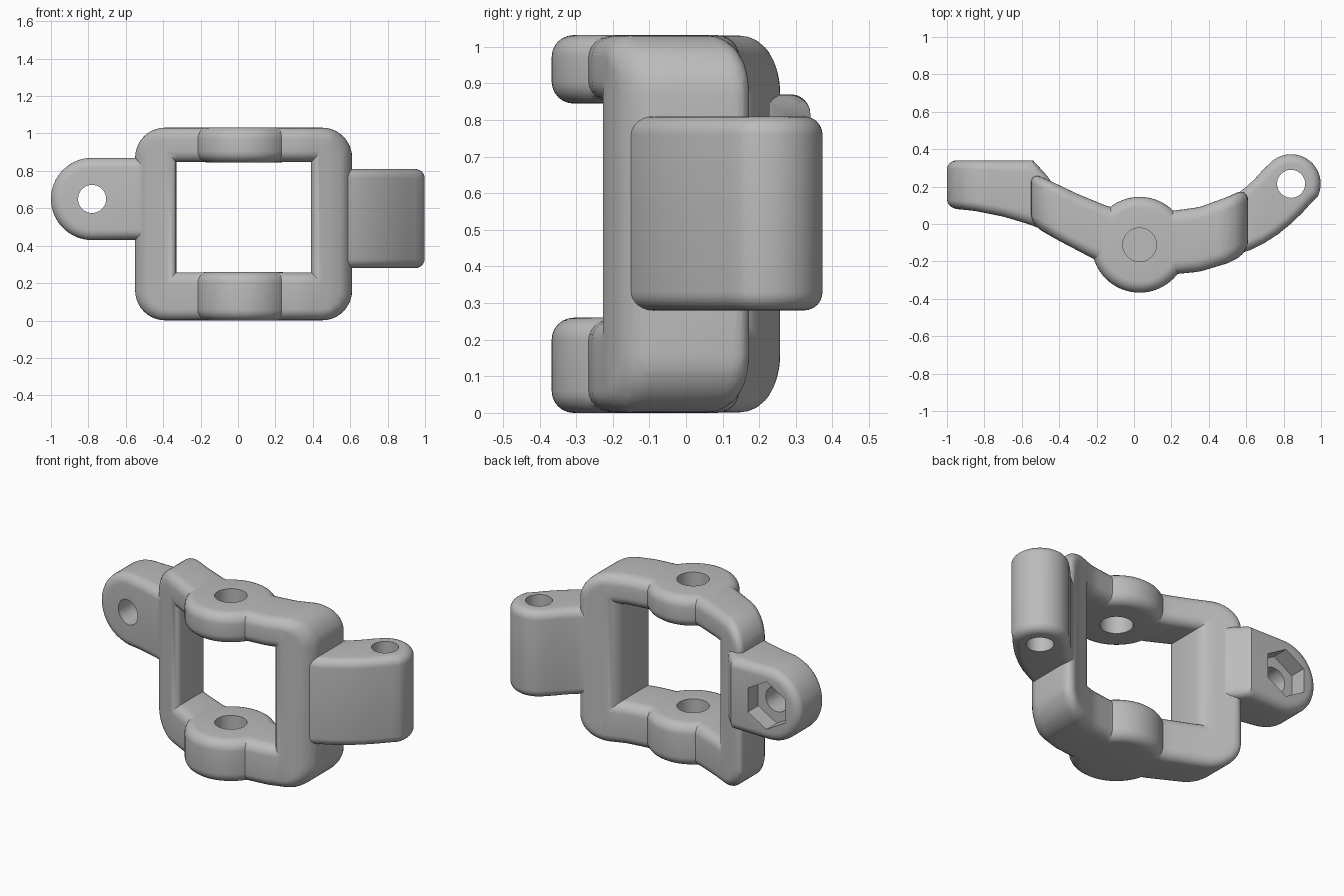
import bpy, bmesh
from math import sin, cos, pi, radians
from mathutils import Vector

cube = bpy.data.objects.get("Cube")
if cube:
    bpy.data.objects.remove(cube)

grey = bpy.data.materials.new("plain grey")
grey.use_nodes = True
grey.diffuse_color = (0.5, 0.5, 0.5, 1)
grey.node_tree.nodes["Principled BSDF"].inputs["Base Color"].default_value = (0.5, 0.5, 0.5, 1)

ROUND = 0.06   # edge rounding
DEPTH = 0.3    # nominal thickness before bending


def arc(cx, cy, r, a, b, n):
    return [(cx + r * cos(radians(a + (b - a) * i / n)),
             cy + r * sin(radians(a + (b - a) * i / n))) for i in range(n + 1)]


def finish(name, bm):
    bmesh.ops.recalc_face_normals(bm, faces=bm.faces[:])
    mesh = bpy.data.meshes.new(name)
    bm.to_mesh(mesh)
    bm.free()
    mesh.materials.append(grey)
    ob = bpy.data.objects.new(name, mesh)
    bpy.context.collection.objects.link(ob)
    return ob


def prism(outline, lo, hi, bevel=0.0, along_y=False):
    """Extrude an outline along z (or y), rounding both rims."""
    bm = bmesh.new()
    place = (lambda p, w: (p[0], w, p[1])) if along_y else (lambda p, w: (p[0], p[1], w))
    bottom = [bm.verts.new(place(p, lo)) for p in outline]
    top = [bm.verts.new(place(p, hi)) for p in outline]
    caps = [bm.faces.new(bottom[::-1]), bm.faces.new(top)]
    n = len(outline)
    for i in range(n):
        j = (i + 1) % n
        bm.faces.new((bottom[i], bottom[j], top[j], top[i]))
    bmesh.ops.recalc_face_normals(bm, faces=bm.faces[:])
    if bevel:
        bmesh.ops.bevel(bm, geom=[e for f in caps for e in f.edges], offset=bevel,
                        segments=6, profile=0.5, affect='EDGES')
    return bm


def lerp(table, x):
    for (x0, y0), (x1, y1) in zip(table, table[1:]):
        if x <= x1:
            break
    return y0 + (y1 - y0) * (x - x0) / (x1 - x0)


def bend(bm, front, back, step=0.03):
    """Slice along x, then fit the slab between front and back curves."""
    x = front[0][0] + step / 3
    while x < front[-1][0]:
        bmesh.ops.bisect_plane(bm, geom=bm.verts[:] + bm.edges[:] + bm.faces[:],
                               plane_co=Vector((x, 0, 0)), plane_no=Vector((1, 0, 0)))
        x += step
    for v in bm.verts:
        f, b = lerp(front, v.co.x), lerp(back, v.co.x)
        v.co.y = f + (b - f) * v.co.y / DEPTH


def rect_loop(x0, x1, z0, z1, r, n=10):
    return (arc(x1 - r, z1 - r, r, 0, 90, n) + arc(x0 + r, z1 - r, r, 90, 180, n)
            + arc(x0 + r, z0 + r, r, 180, 270, n) + arc(x1 - r, z0 + r, r, 270, 360, n))


def outer_loop(d):
    return rect_loop(-0.55 + d, 0.61 - d, 0.001 + d, 1.031 - d, 0.16 - d)


def inner_loop(d):
    return rect_loop(-0.33 - d, 0.39 + d, 0.258 - d, 0.847 + d, 0)


# Rounded rectangular frame: a rounded section swept around the opening
section = []
for loop, angles in ((outer_loop, range(0, 91, 15)), (inner_loop, range(90, -1, -15))):
    rims = [(ROUND * (1 - cos(radians(a))), ROUND * (1 - sin(radians(a)))) for a in angles]
    for d, y in rims:
        section.append((loop(d), y))
for loop, angles in ((inner_loop, range(0, 91, 15)), (outer_loop, range(90, -1, -15))):
    for a in angles:
        section.append((loop(ROUND * (1 - cos(radians(a)))),
                        DEPTH - ROUND * (1 - sin(radians(a)))))
bm = bmesh.new()
rings = [[bm.verts.new((x, y, z)) for x, z in pts] for pts, y in section]
for k, ring in enumerate(rings):
    following = rings[(k + 1) % len(rings)]
    for i in range(len(ring)):
        j = (i + 1) % len(ring)
        bm.faces.new((ring[i], ring[j], following[j], following[i]))
bmesh.ops.remove_doubles(bm, verts=bm.verts[:], dist=1e-5)
bend(bm,
     [(-0.55, -0.005), (-0.4, -0.09), (-0.2, -0.195), (0, -0.255), (0.22, -0.268),
      (0.35, -0.255), (0.5, -0.21), (0.61, -0.155)],
     [(-0.55, 0.28), (-0.5, 0.255), (-0.3, 0.16), (-0.13, 0.09), (0.2, 0.07),
      (0.35, 0.09), (0.5, 0.145), (0.61, 0.195)])
bracket = finish("bracket_frame", bm)

# Round bosses on the upper and lower bars
disc = arc(0.03, -0.111, 0.256, 0, 360, 64)[:-1]
parts = [finish("lower_boss", prism(disc, 0, 0.26, ROUND)),
         finish("upper_boss", prism(disc, 0.845, 1.032, ROUND))]

# Flat ear with a round end, bent to follow the frame
ear = arc(-0.78, 0.65, 0.22, 90, 270, 32) + [(-0.42, 0.43), (-0.42, 0.87)]
bm = prism(ear, 0, DEPTH, 0.055, along_y=True)
bend(bm,
     [(-1, 0.085), (-0.85, 0.07), (-0.7, 0.04), (-0.55, -0.005), (-0.42, -0.06)],
     [(-1, 0.34), (-0.54, 0.34), (-0.48, 0.275), (-0.42, 0.21)])
parts.append(finish("right_ear", bm))

# Curved arm ending in an upright barrel
arm = ([(0.45, -0.17), (0.54, -0.165), (0.62, -0.14), (0.7, -0.1), (0.77, -0.055),
        (0.84, 0.002), (0.9, 0.06), (0.945, 0.11)]
       + arc(0.84, 0.215, 0.158, -25, 130, 24)
       + [(0.69, 0.29), (0.64, 0.235), (0.59, 0.19), (0.52, 0.14), (0.45, 0.1)])
parts.append(finish("left_arm", prism(arm, 0.28, 0.81, 0.05)))

# Bolt holes and the hexagonal nut pocket
cutters = [
    finish("boss_hole", prism(arc(0.03, -0.111, 0.09, 0, 360, 40)[:-1], 0.08, 1.2)),
    finish("arm_hole", prism(arc(0.84, 0.215, 0.075, 0, 360, 40)[:-1], 0.1, 1.0)),
    finish("ear_hole", prism(arc(-0.78, 0.65, 0.075, 0, 360, 40)[:-1], -0.2, 0.6, along_y=True)),
    finish("nut_pocket", prism(arc(-0.78, 0.65, 0.145, 30, 390, 6)[:-1], 0.24, 0.6, along_y=True)),
]

bpy.context.view_layer.objects.active = bracket
for operation, group in (('UNION', parts), ('DIFFERENCE', cutters)):
    for ob in group:
        mod = bracket.modifiers.new(ob.name, 'BOOLEAN')
        mod.operation = operation
        mod.solver = 'EXACT'
        mod.object = ob
        bpy.ops.object.modifier_apply(modifier=mod.name)
        bpy.data.objects.remove(ob)

bpy.ops.object.select_all(action='DESELECT')
bracket.select_set(True)
bpy.ops.object.shade_smooth_by_angle(angle=radians(30))
